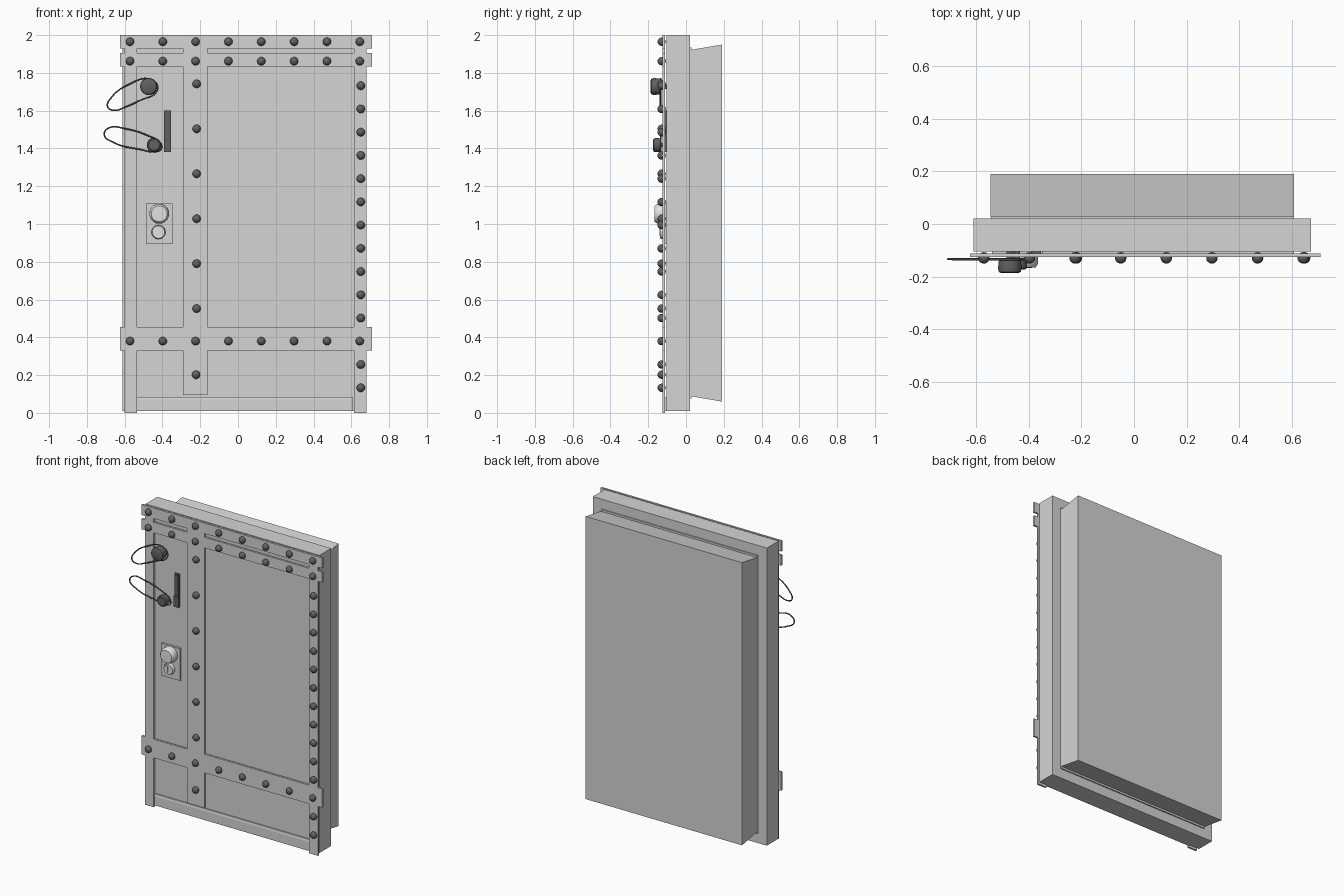
import bpy, bmesh, math
from mathutils import Matrix, Vector

if "Cube" in bpy.data.objects:
    bpy.data.objects.remove(bpy.data.objects["Cube"])


def material(name, value):
    m = bpy.data.materials.new(name)
    m.use_nodes = True
    m.diffuse_color = (value, value, value, 1)
    m.node_tree.nodes["Principled BSDF"].inputs["Base Color"].default_value = (value, value, value, 1)
    return m


STEEL = material("grey steel", 0.66)
DARK = material("dark iron", 0.12)
LIGHT = material("pale lock metal", 0.76)


def finish(name, bm, mat, smooth=False):
    bmesh.ops.recalc_face_normals(bm, faces=bm.faces)
    mesh = bpy.data.meshes.new(name)
    bm.to_mesh(mesh)
    bm.free()
    mesh.materials.append(mat)
    ob = bpy.data.objects.new(name, mesh)
    bpy.context.collection.objects.link(ob)
    if smooth:
        bpy.ops.object.select_all(action='DESELECT')
        ob.select_set(True)
        bpy.context.view_layer.objects.active = ob
        bpy.ops.object.shade_smooth_by_angle(angle=math.radians(35))


def box(name, x, y, z, mat):
    bm = bmesh.new()
    size = Vector((x[1] - x[0], y[1] - y[0], z[1] - z[0]))
    mid = Vector((x[0] + x[1], y[0] + y[1], z[0] + z[1])) / 2
    bmesh.ops.create_cube(bm, size=1, matrix=Matrix.Translation(mid) @ Matrix.Diagonal(size).to_4x4())
    finish(name, bm, mat)


def extrude(bm, vec):
    new = bmesh.ops.extrude_face_region(bm, geom=bm.faces[:])["geom"]
    bmesh.ops.translate(bm, vec=vec, verts=[v for v in new if isinstance(v, bmesh.types.BMVert)])


def prism(name, profile, x, mat):
    """Extrude a (y, z) profile along x."""
    bm = bmesh.new()
    bm.faces.new([bm.verts.new((x[0], y, z)) for y, z in profile])
    extrude(bm, (x[1] - x[0], 0, 0))
    finish(name, bm, mat)


def knob(name, x, z, profile, mat, sides=32):
    """Lathe a (radius, y) profile around an axis facing the front."""
    bm = bmesh.new()
    verts = [bm.verts.new((x + r, y, z)) for r, y in profile]
    edges = [bm.edges.new(pair) for pair in zip(verts, verts[1:])]
    bmesh.ops.spin(bm, geom=verts + edges, cent=(x, 0, z), axis=(0, 1, 0),
                   angle=math.tau, steps=sides)
    bmesh.ops.remove_doubles(bm, verts=bm.verts, dist=1e-5)
    finish(name, bm, mat, True)


def wire_loop(name, points, y):
    curve = bpy.data.curves.new(name, 'CURVE')
    curve.dimensions = '3D'
    curve.bevel_depth = 0.004
    curve.bevel_resolution = 2
    spline = curve.splines.new('BEZIER')
    spline.bezier_points.add(len(points) - 1)
    spline.use_cyclic_u = True
    for p, (x, z) in zip(spline.bezier_points, points):
        p.co = (x, y, z)
        p.handle_left_type = p.handle_right_type = 'AUTO'
    curve.materials.append(DARK)
    bpy.context.collection.objects.link(bpy.data.objects.new(name, curve))


# Door slab, and the flared block behind it on a short neck
box("door_slab", (-.612, .675), (-.104, .02), (.01, 2), STEEL)
box("block_neck", (-.545, .608), (.015, .028), (.075, 1.935), STEEL)
prism("rear_block", [(.027, .088), (.19, .06), (.19, 1.95), (.027, 1.922)], (-.547, .61), STEEL)

# Sloped sill along the bottom
prism("bottom_sill", [(-.10, .01), (-.116, .01), (-.116, .07), (-.113, .085), (-.10, .085)],
      (-.54, .61), STEEL)

# Riveted strap frame, bottom row first
xs = [-.625, -.602, -.536, -.29, -.162, .613, .679, .71]
zs = [0, .095, .33, .455, 1.835, 1.905, 1.93, 2]
rows = [" #   # ", " # # # ", "#######", " # # # ", "#######", " # # # ", "#######"]
bm = bmesh.new()
for j, row in enumerate(rows):
    for i, cell in enumerate(row):
        if cell == "#":
            corners = [(i, j), (i + 1, j), (i + 1, j + 1), (i, j + 1)]
            bm.faces.new([bm.verts.new((xs[a], -.125, zs[b])) for a, b in corners])
bmesh.ops.remove_doubles(bm, verts=bm.verts, dist=1e-5)
extrude(bm, (0, .013, 0))
bmesh.ops.dissolve_limit(bm, angle_limit=.01, verts=bm.verts, edges=bm.edges)
finish("strap_frame", bm, STEEL)

# Rivets along the straps
spots = [(-.572 + .1738 * i, z) for z in (1.965, 1.862, .38) for i in range(8)]
spots += [(.65, 1.732 - .123 * i) for i in range(14) if i != 11]
spots += [(-.219, 1.742 - .238 * i) for i in range(6)] + [(-.222, .202)]
bm = bmesh.new()
for x, z in spots:
    bmesh.ops.create_uvsphere(bm, u_segments=16, v_segments=10, radius=.022,
                              matrix=Matrix.Translation((x, -.129, z)))
finish("rivets", bm, DARK, True)

# Two dark knobs with wire loops
for name, x, z, r, front in (("upper_knob", -.473, 1.728, .045, -.187),
                             ("lower_knob", -.445, 1.418, .038, -.174)):
    knob(name, x, z, [(0, -.10), (r * .3, -.10), (r * .3, -.13), (r * .92, -.135), (r, front + .018),
                      (r * .93, front + .005), (r * .75, front), (0, front)], DARK)
wire_loop("upper_wire_loop", [(-.425, 1.73), (-.47, 1.768), (-.575, 1.74), (-.67, 1.67),
                              (-.69, 1.62), (-.66, 1.602), (-.59, 1.622), (-.51, 1.658),
                              (-.44, 1.69)], -.135)
wire_loop("lower_wire_loop", [(-.708, 1.475), (-.68, 1.51), (-.60, 1.505), (-.47, 1.465),
                              (-.412, 1.43), (-.408, 1.395), (-.44, 1.383), (-.52, 1.395),
                              (-.655, 1.43)], -.133)

# Dark latch bar
box("latch_plate", (-.392, -.355), (-.112, -.10), (1.38, 1.60), DARK)
box("latch_slider", (-.384, -.363), (-.118, -.11), (1.45, 1.59), DARK)
box("latch_block", (-.392, -.355), (-.122, -.11), (1.38, 1.45), DARK)

# Lock plate with dial and keyhole cover
box("lock_plate", (-.486, -.347), (-.118, -.10), (.893, 1.108), STEEL)
knob("lock_dial", -.417, 1.054, [(0, -.11), (.052, -.11), (.052, -.148), (.048, -.158),
                                 (.042, -.166), (0, -.168)], LIGHT)
knob("keyhole_cover", -.421, .957, [(0, -.11), (.037, -.11), (.037, -.13), (.033, -.137), (0, -.137)], LIGHT)
box("keyhole_flap", (-.450, -.421), (-.141, -.13), (.937, .977), LIGHT)
